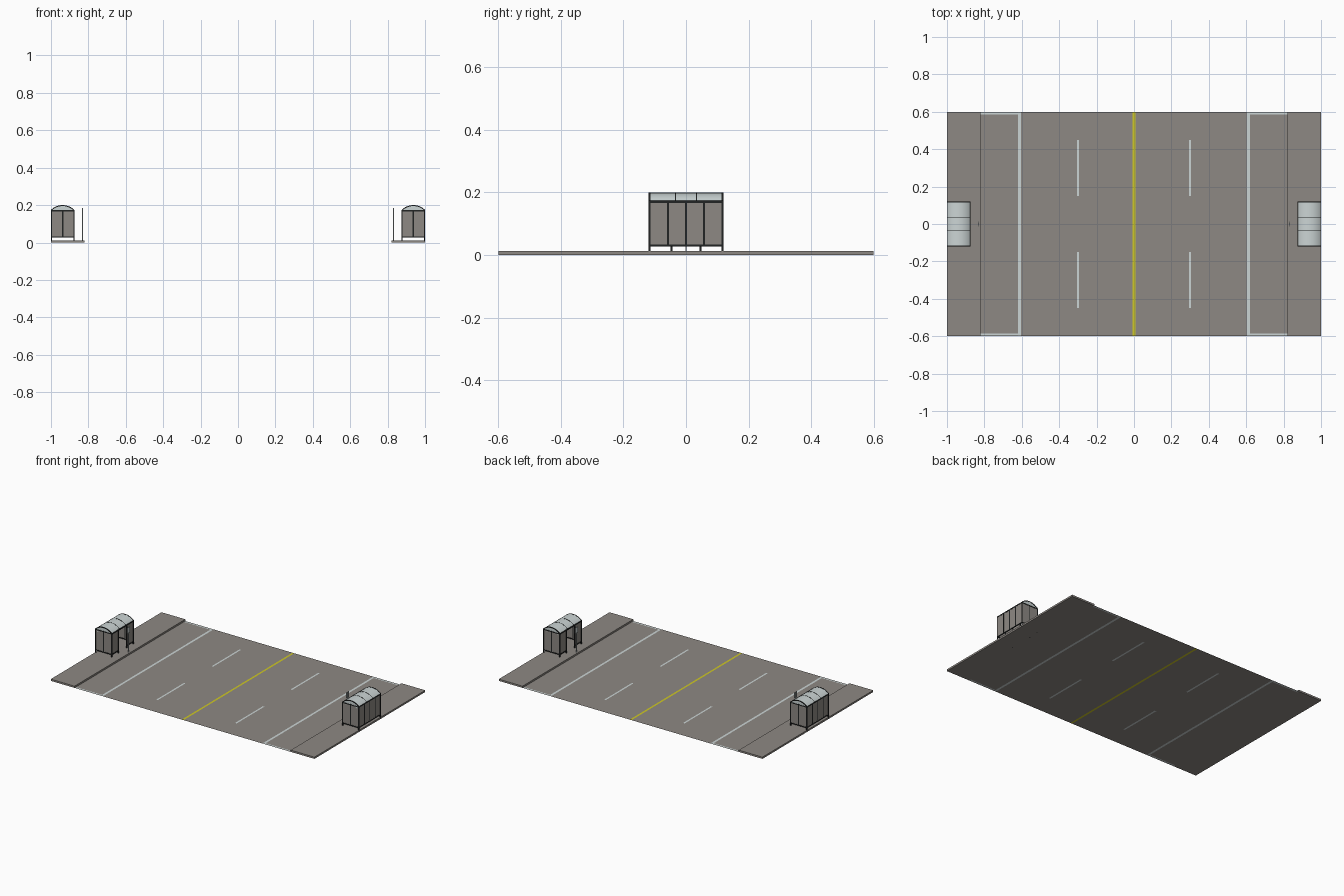
import bpy, bmesh, math

if "Cube" in bpy.data.objects:
    bpy.data.objects.remove(bpy.data.objects["Cube"])


def mat(name, rgb):
    m = bpy.data.materials.new(name)
    m.diffuse_color = (*rgb, 1)
    m.use_nodes = True
    m.node_tree.nodes["Principled BSDF"].inputs["Base Color"].default_value = m.diffuse_color
    return m


GREY = mat("asphalt grey", (0.27, 0.25, 0.23))
WHITE = mat("marking white", (0.60, 0.66, 0.66))
YELLOW = mat("marking yellow", (0.62, 0.58, 0.02))
BLACK = mat("frame black", (0.015, 0.017, 0.017))
ROOF = mat("roof pale grey", (0.60, 0.66, 0.66))


def finish(name, bm, mats):
    me = bpy.data.meshes.new(name)
    bm.to_mesh(me)
    bm.free()
    for m in mats:
        me.materials.append(m)
    ob = bpy.data.objects.new(name, me)
    bpy.context.collection.objects.link(ob)
    return ob


def add_box(bm, x0, x1, y0, y1, z0, z1):
    vs = bmesh.ops.create_cube(bm, size=1)["verts"]
    for v in vs:
        v.co.x = x0 if v.co.x < 0 else x1
        v.co.y = y0 if v.co.y < 0 else y1
        v.co.z = z0 if v.co.z < 0 else z1


def boxes(name, items, material):
    bm = bmesh.new()
    for b in items:
        add_box(bm, *b)
    return finish(name, bm, [material])


# Road sheet, cut along the edges of the painted markings
def marking(x, y):
    x, y = abs(x), abs(y)
    if x < 0.007:
        return 2
    if 0.293 < x < 0.305 and 0.15 < y < 0.45:
        return 1
    if 0.605 < x < 0.62 or (x > 0.605 and 0.585 < y < 0.595):
        return 1
    return 0


def both(vals):
    return sorted([-v for v in vals] + list(vals))


xs = both([0.007, 0.293, 0.305, 0.605, 0.62, 0.82])
ys = both([0.15, 0.45, 0.585, 0.595, 0.6])
bm = bmesh.new()
grid = [[bm.verts.new((x, y, 0)) for y in ys] for x in xs]
for i in range(len(xs) - 1):
    for j in range(len(ys) - 1):
        f = bm.faces.new((grid[i][j], grid[i + 1][j], grid[i + 1][j + 1], grid[i][j + 1]))
        c = f.calc_center_median()
        f.material_index = marking(c.x, c.y)
finish("road", bm, [GREY, WHITE, YELLOW])


# Everything on one side is built for +x, then turned half way round for -x
X0, X1, Y = 0.876, 0.998, 0.117      # shelter frame extents
ZB, ZT = 0.03, 0.17                  # panel bottom and top
T = 0.003                            # half thickness of a frame bar
XM = (X0 + X1) / 2
DOOR = 0.046


def bar_x(y, z):
    return (X0 - T, X1 + 0.002, y - T, y + T, z - T, z + T)


def bar_y(x, y0, y1, z, h=T):
    return (x - T, min(x + T, 1), y0, y1, z - h, z + h)


def post(x, y, z0=0.0, z1=ZT, t=T):
    return (x - t, min(x + t, 1), y - t, y + t, z0, z1)


parts = [boxes("sidewalk", [(0.82, 1, -0.6, 0.6, 0, 0.012)], GREY)]

# Frame posts, mullions and rails
frame = [post(x, y) for x in (X0, X1) for y in (-Y, Y)]
frame += [post(X0, s * DOOR) for s in (-1, 1)]
frame += [post(X1, y, ZB) for y in (-0.058, 0, 0.058)]
frame += [post(XM, y, ZB) for y in (-Y, Y)]
frame += [bar_x(y, z) for y in (-Y, Y) for z in (ZB, ZT)]
frame += [bar_y(X1, -Y, Y, ZB), bar_y(X1, -Y - T, Y + T, ZT, 0.004),
          bar_y(X0, -Y - T, Y + T, ZT, 0.004)]
frame += [bar_y(X0, -Y, -DOOR, ZB), bar_y(X0, DOOR, Y, ZB)]
parts.append(boxes("shelter_frame", frame, BLACK))

# Wall panels: back, two ends and two short front screens
P = 0.001
panels = [(X1 - P, X1 + P, -Y, Y, ZB, ZT)]
panels += [(X0, X1, y - P, y + P, ZB, ZT) for y in (-Y, Y)]
panels += [(X0 - P, X0 + P, a, b, ZB, ZT) for a, b in ((-Y, -DOOR), (DOOR, Y))]
parts.append(boxes("wall_panels", panels, GREY))


# Barrel roof and its arched ribs
def arch(name, y0, y1, grow, material, thick, n=14):
    half, rise = 0.0625, 0.026
    r = (half * half + rise * rise) / (2 * rise)
    a0 = math.asin(half / r)
    bm = bmesh.new()
    rings = []
    for i in range(n + 1):
        a = -a0 + 2 * a0 * i / n
        ring = []
        for rad, y in ((r + grow, y0), (r + grow, y1), (r + grow - thick, y1), (r + grow - thick, y0)):
            x = min(0.9375 + rad * math.sin(a), 1)
            ring.append(bm.verts.new((x, y, 0.173 + rise - r + rad * math.cos(a))))
        rings.append(ring)
    for p, q in zip(rings, rings[1:]):
        for k in range(4):
            bm.faces.new((p[k], p[(k + 1) % 4], q[(k + 1) % 4], q[k]))
    bm.faces.new(rings[0])
    bm.faces.new(rings[-1])
    bmesh.ops.recalc_face_normals(bm, faces=bm.faces[:])
    ob = finish(name, bm, [material])
    ob.data.shade_smooth()
    ob.data.set_sharp_from_angle(angle=math.radians(30))
    return ob


parts.append(arch("roof", -Y, Y, 0, ROOF, 0.002))
for i, y in enumerate((-Y, -0.034, 0.034, Y)):
    w = 0.003 if abs(y) > 0.1 else 0.0015
    parts.append(arch(f"roof_rib_{i}", y - w, y + w, 0.001, BLACK, 0.005))

# Gable infill under the arch at both ends
for i, y in enumerate((-Y, Y)):
    parts.append(arch(f"gable_{i}", y - P, y + P, -0.001, ROOF, 0.024))

# Stop sign on a pole by the kerb
parts.append(boxes("sign_pole", [(0.830, 0.834, -0.002, 0.002, 0.01, 0.185)], ROOF))
parts.append(boxes("sign_plate", [(0.829, 0.831, -0.014, 0.014, 0.145, 0.185)], ROOF))

# Opposite side
for ob in parts:
    c = ob.copy()
    c.name = ob.name + "_left"
    c.rotation_euler.z = math.pi
    bpy.context.collection.objects.link(c)
